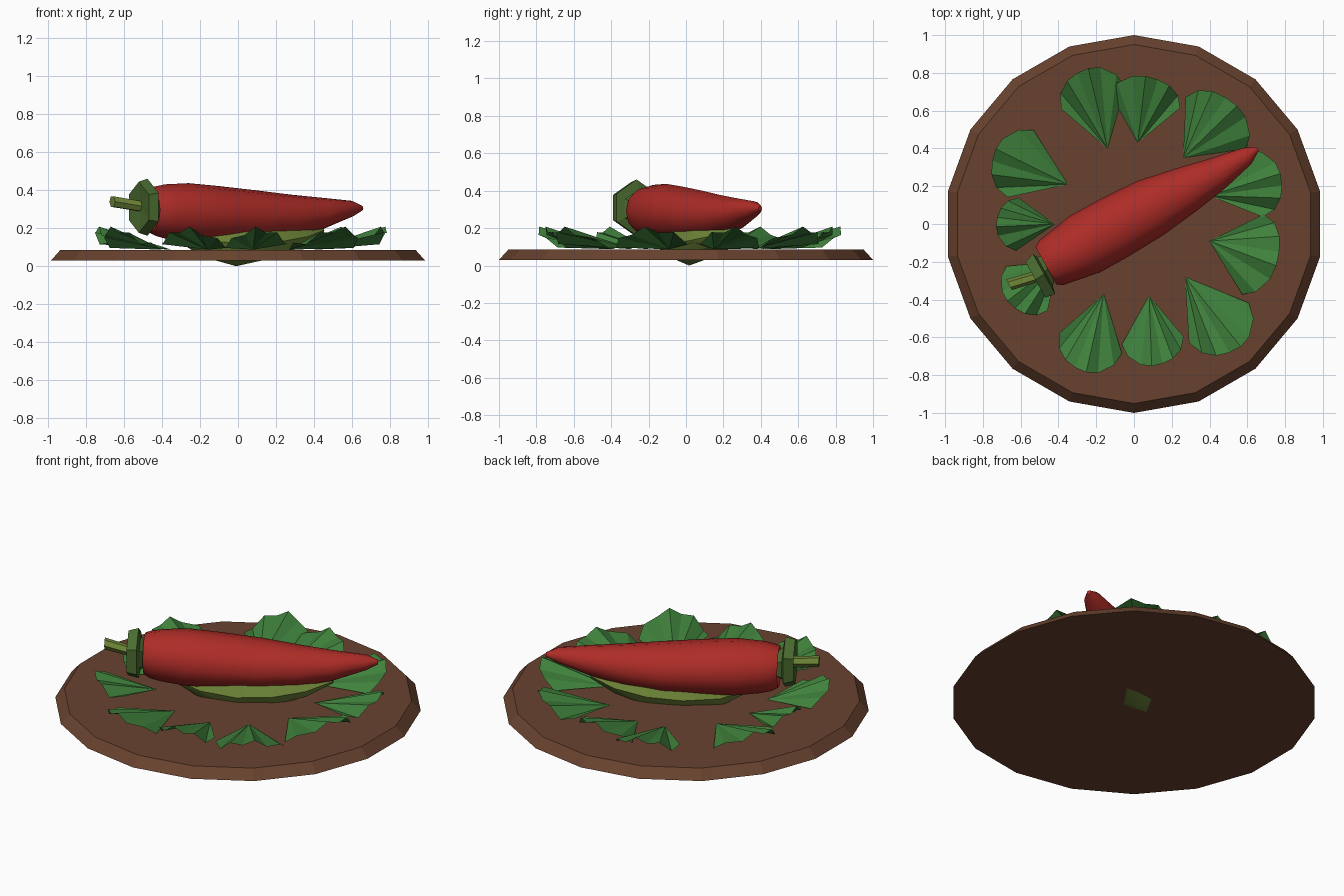
import bpy, bmesh, math
from mathutils import Vector

AX = Vector((0.874, 0.485, 0))    # pepper axis
SD = Vector((-0.485, 0.874, 0))   # sideways from the axis


def material(name, rgb):
    m = bpy.data.materials.new(name)
    m.diffuse_color = (*rgb, 1)
    return m


RED = material("red", (0.42, 0.025, 0.02))
LEAF = material("leaf_green", (0.05, 0.22, 0.045))
STALK = material("stalk_green", (0.07, 0.15, 0.03))
LIME = material("lime", (0.16, 0.24, 0.04))
WOOD = material("wood", (0.14, 0.055, 0.028))


def make(name, verts, faces, mat, smooth=None):
    me = bpy.data.meshes.new(name)
    me.from_pydata([tuple(v) for v in verts], [], faces)
    bm = bmesh.new()
    bm.from_mesh(me)
    bmesh.ops.recalc_face_normals(bm, faces=bm.faces)
    bm.to_mesh(me)
    bm.free()
    ob = bpy.data.objects.new(name, me)
    bpy.context.collection.objects.link(ob)
    me.materials.append(mat)
    if smooth:
        bpy.ops.object.select_all(action='DESELECT')
        ob.select_set(True)
        bpy.context.view_layer.objects.active = ob
        bpy.ops.object.shade_smooth_by_angle(angle=math.radians(smooth))
    return ob


def loft(name, sections, n, mat, smooth=None, phase=0.0):
    """Rings along the pepper axis: (along, sideways, z, half width, half height)."""
    verts, faces = [], []
    for t, s, z, rw, rh in sections:
        for i in range(n):
            a = 2 * math.pi * i / n + phase
            verts.append(AX * t + SD * (s + rw * math.cos(a)) + Vector((0, 0, z + rh * math.sin(a))))
    for k in range(len(sections) - 1):
        for i in range(n):
            j = (i + 1) % n
            faces.append((k * n + i, k * n + j, (k + 1) * n + j, (k + 1) * n + i))
    faces.append(tuple(range(n)))
    faces.append(tuple(range(len(verts) - n, len(verts))))
    return make(name, verts, faces, mat, smooth)


# wooden plate
verts = []
for r, z in ((1.0, 0.03), (0.95, 0.085)):
    for i in range(18):
        a = math.pi / 2 + 2 * math.pi * i / 18
        verts.append((r * math.cos(a), r * math.sin(a), z))
faces = [(i, (i + 1) % 18, 18 + (i + 1) % 18, 18 + i) for i in range(18)]
faces += [tuple(range(18)), tuple(range(18, 36))]
make("plate", verts, faces, WOOD)

# red pepper body
loft("pepper", [
    (-0.47, 0.03, 0.295, 0.05, 0.05),
    (-0.515, 0.033, 0.295, 0.115, 0.115),
    (-0.48, 0.033, 0.29, 0.135, 0.13),
    (-0.42, 0.033, 0.288, 0.145, 0.143),
    (-0.28, 0.033, 0.283, 0.17, 0.154),
    (-0.10, 0.033, 0.275, 0.169, 0.147),
    (0.12, 0.033, 0.266, 0.159, 0.134),
    (0.33, 0.026, 0.265, 0.125, 0.112),
    (0.52, 0.02, 0.277, 0.088, 0.083),
    (0.70, 0.025, 0.302, 0.048, 0.042),
    (0.765, 0.03, 0.305, 0.012, 0.012)], 12, RED, 35)

# pale green pod under the pepper
loft("under_pod", [
    (-0.36, 0.03, 0.16, 0.02, 0.02),
    (-0.20, 0.03, 0.13, 0.10, 0.08),
    (0.00, 0.02, 0.12, 0.135, 0.12),
    (0.20, 0.02, 0.13, 0.13, 0.092),
    (0.38, 0.02, 0.155, 0.09, 0.06),
    (0.52, 0.02, 0.19, 0.02, 0.02)], 8, LIME, 40, math.pi / 8 * 2)

# leafy cap and stalk
loft("cap", [
    (-0.47, 0.03, 0.295, 0.05, 0.05),
    (-0.535, 0.01, 0.305, 0.10, 0.10),
    (-0.545, 0.0, 0.31, 0.14, 0.15),
    (-0.60, -0.005, 0.31, 0.125, 0.135),
    (-0.59, -0.005, 0.31, 0.03, 0.03)], 6, STALK, None, math.pi / 6)
loft("stalk", [
    (-0.55, 0.0, 0.31, 0.03, 0.03),
    (-0.735, 0.04, 0.34, 0.032, 0.032)], 6, LIME)

# ring of pleated leaves: tip x, tip y, end x, end y, half width
LEAVES = [
    (-0.14, 0.40, -0.26, 0.82, 0.18), (0.02, 0.43, 0.08, 0.78, 0.19),
    (0.26, 0.35, 0.53, 0.64, 0.21), (0.40, 0.15, 0.78, 0.25, 0.18),
    (0.40, -0.09, 0.76, -0.20, 0.22), (0.27, -0.28, 0.55, -0.66, 0.19),
    (0.08, -0.38, 0.11, -0.75, 0.165), (-0.16, -0.37, -0.27, -0.78, 0.175),
    (-0.40, -0.20, -0.66, -0.42, 0.16), (-0.42, 0.0, -0.73, 0.0, 0.14),
    (-0.35, 0.21, -0.74, 0.38, 0.19)]
OUTLINE = [(-1, 0.66), (-0.85, 0.83), (-0.45, 0.97), (-0.1, 1.0),
           (0.25, 0.98), (0.6, 0.92), (0.88, 0.8), (1, 0.62)]
for k, (x0, y0, x1, y1, w) in enumerate(LEAVES):
    tip = Vector((x0, y0, 0.087))
    along = Vector((x1 - x0, y1 - y0, 0))
    side = Vector((-along.y, along.x, 0)).normalized()
    flip = -1 if k % 2 else 1
    verts = [tip]
    for i, (v, u) in enumerate(OUTLINE):
        p = tip + along * u + side * (w * v * flip)
        p.z = 0.195 - 0.085 * v * v + (0.014 if i % 2 else -0.014)
        verts.append(p)
    faces = [(0, i, i + 1) for i in range(1, len(OUTLINE))]
    make("leaf_%02d" % (k + 1), verts, faces, LEAF)
